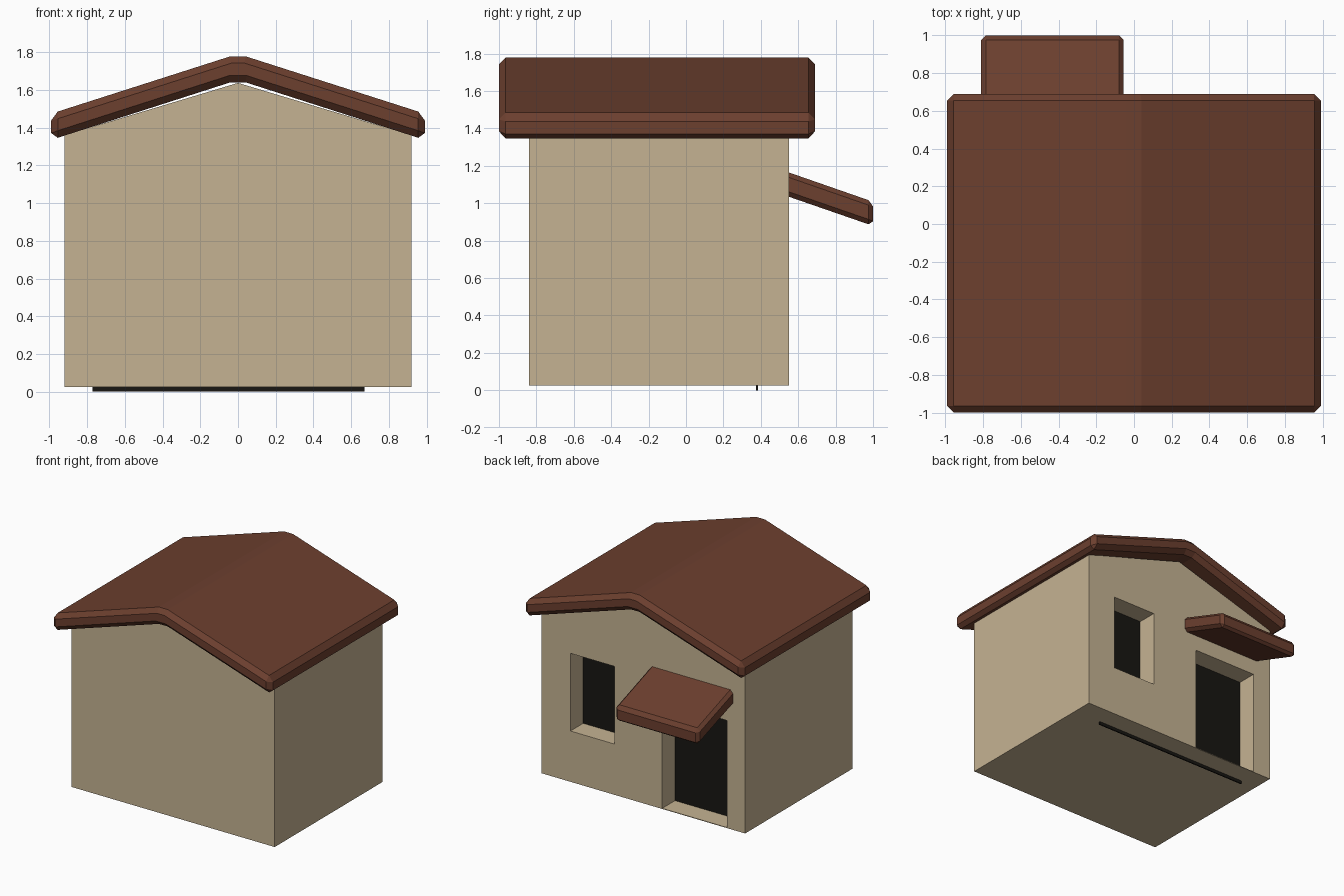
import bpy, bmesh
from mathutils import Vector

if "Cube" in bpy.data.objects:
    bpy.data.objects.remove(bpy.data.objects["Cube"])


def material(name, rgb):
    m = bpy.data.materials.new(name)
    m.diffuse_color = (*rgb, 1)
    m.use_nodes = True
    m.node_tree.nodes["Principled BSDF"].inputs["Base Color"].default_value = m.diffuse_color
    return m


WALL = material("wall_plaster", (0.56, 0.45, 0.29))
ROOF = material("roof_tile", (0.15, 0.05, 0.028))
DARK = material("dark_opening", (0.009, 0.008, 0.006))


def extrude(name, points, direction, mat=None, bevel=0):
    """Extrude a closed 3D outline; optionally chamfer its sharp edges."""
    bm = bmesh.new()
    face = bm.faces.new([bm.verts.new(p) for p in points])
    moved = bmesh.ops.extrude_face_region(bm, geom=[face])["geom"]
    bmesh.ops.translate(bm, vec=Vector(direction),
                        verts=[v for v in moved if isinstance(v, bmesh.types.BMVert)])
    bmesh.ops.recalc_face_normals(bm, faces=bm.faces)
    me = bpy.data.meshes.new(name)
    bm.to_mesh(me)
    bm.free()
    ob = bpy.data.objects.new(name, me)
    bpy.context.collection.objects.link(ob)
    if mat:
        me.materials.append(mat)
    if bevel:
        mod = ob.modifiers.new("chamfer", 'BEVEL')
        mod.width, mod.segments = bevel, 1
        mod.limit_method, mod.angle_limit = 'ANGLE', 0.6
    return ob


def block(name, x0, x1, y0, y1, z0, z1, mat=None):
    outline = [(x0, y0, z0), (x1, y0, z0), (x1, y0, z1), (x0, y0, z1)]
    return extrude(name, outline, (0, y1 - y0, 0), mat)


# Gabled house body
body = [(-0.92, 0.025), (0.92, 0.025), (0.92, 1.36), (0, 1.637), (-0.92, 1.36)]
walls = extrude("house_walls", [(x, -0.84, z) for x, z in body], (0, 1.39, 0), WALL)

# Door and window recesses in the back wall
for name, x0, x1, z0, z1 in (("door_cutter", -0.755, -0.17, 0.03, 0.905),
                             ("window_cutter", 0.26, 0.66, 0.44, 1.075)):
    cutter = block(name, x0, x1, 0.375, 0.7, z0, z1)
    cutter.hide_render = True
    cutter.hide_set(True)
    cut = walls.modifiers.new(name, 'BOOLEAN')
    cut.operation, cut.solver, cut.object = 'DIFFERENCE', 'EXACT', cutter

# Dark panel behind both openings
block("dark_panel", -0.77, 0.67, 0.375, 0.385, 0.0, 1.1, DARK)

# Roof slab with chamfered rims and a narrow flat ridge
top = [(0.99, 1.474), (0.04, 1.778)]
under = [(0.04, 1.64), (0.99, 1.335)]
profile = (top + [(-x, z) for x, z in reversed(top)]
           + [(-x, z) for x, z in reversed(under)] + under)
extrude("roof", [(x, -1.0, z) for x, z in profile], (0, 1.69, 0), ROOF, 0.036)

# Sloped awning over the door
awning = [(0.5, 1.182), (1.0, 1.008), (1.0, 0.879), (0.5, 1.052)]
extrude("door_awning", [(-0.81, y, z) for y, z in awning], (0.755, 0, 0), ROOF, 0.025)
